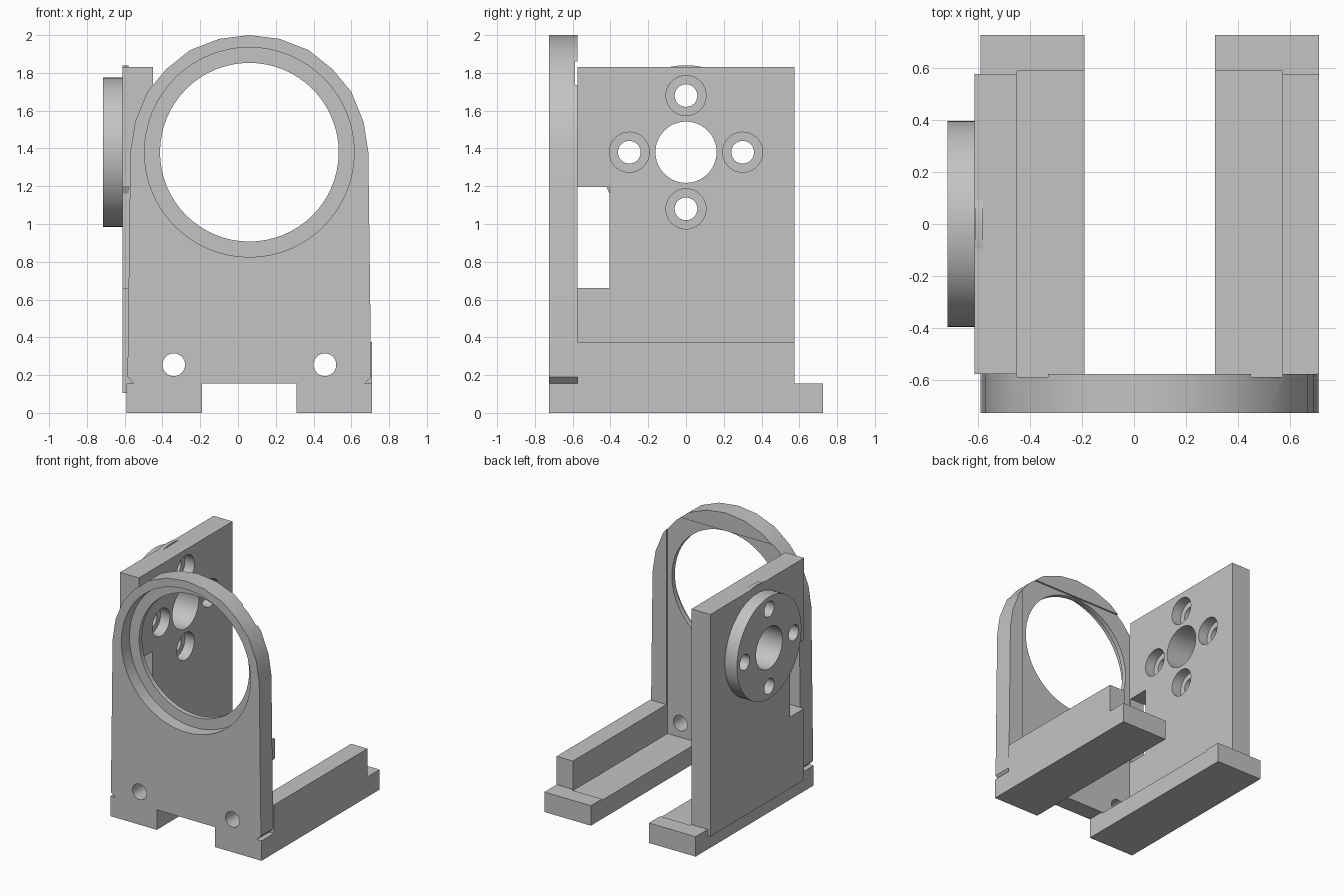
import bpy, bmesh, math
from mathutils import Matrix, Vector

if "Cube" in bpy.data.objects:
    bpy.data.objects.remove(bpy.data.objects["Cube"], do_unlink=True)

grey = bpy.data.materials.new("plain_grey")
grey.use_nodes = True
COLOUR = (0.55, 0.55, 0.55, 1)
grey.diffuse_color = COLOUR
grey.node_tree.nodes["Principled BSDF"].inputs["Base Color"].default_value = COLOUR

AXIS_Z = 1.38       # height of both bore axes
RING_X = 0.06       # centre of the front ring


def make_object(name, bm):
    bmesh.ops.recalc_face_normals(bm, faces=bm.faces)
    mesh = bpy.data.meshes.new(name)
    bm.to_mesh(mesh)
    bm.free()
    obj = bpy.data.objects.new(name, mesh)
    bpy.context.collection.objects.link(obj)
    mesh.materials.append(grey)
    return obj


def box(name, x, y, z):
    bm = bmesh.new()
    bmesh.ops.create_cube(bm, size=1)
    for v in bm.verts:
        v.co = Vector([(r[0] + r[1]) / 2 + c * (r[1] - r[0])
                       for c, r in zip(v.co, (x, y, z))])
    return make_object(name, bm)


def cylinder(name, axis, start, end, a, z, radius):
    """Cylinder along X or Y; a is the other horizontal coordinate."""
    bm = bmesh.new()
    bmesh.ops.create_cone(bm, cap_ends=True, segments=64, radius1=radius,
                          radius2=radius, depth=end - start)
    mid = (start + end) / 2
    if axis == "X":
        place = Matrix.Translation((mid, a, z)) @ Matrix.Rotation(math.pi / 2, 4, "Y")
    else:
        place = Matrix.Translation((a, mid, z)) @ Matrix.Rotation(math.pi / 2, 4, "X")
    bm.transform(place)
    return make_object(name, bm)


def cut(obj, cutters):
    for c in cutters:
        c.hide_render = True
        mod = obj.modifiers.new("cut", "BOOLEAN")
        mod.operation, mod.solver, mod.object = "DIFFERENCE", "EXACT", c
    bpy.context.view_layer.update()
    graph = bpy.context.evaluated_depsgraph_get()
    mesh = bpy.data.meshes.new_from_object(obj.evaluated_get(graph))
    obj.modifiers.clear()
    obj.data = mesh


# Front plate: half outline mirrored about the ring axis, then extruded
half = [(0.65, 0.155), (0.61, 0.155), (0.645, 0.19), (0.63, 1.38), (0.605, 1.54),
        (0.54, 1.70), (0.44, 1.82), (0.315, 1.92), (0.16, 1.98), (0, 2.0)]
outline = half + [(-x, z) for x, z in reversed(half[:-1])]
bm = bmesh.new()
face = bm.faces.new([bm.verts.new((RING_X + x, -0.725, z)) for x, z in outline])
side = bmesh.ops.extrude_face_region(bm, geom=[face])["geom"]
bmesh.ops.translate(bm, vec=(0, 0.15, 0),
                    verts=[v for v in side if isinstance(v, bmesh.types.BMVert)])
front_plate = make_object("front_plate", bm)

# Feet, rail and upright wall
right_foot = box("right_foot", (-0.59, -0.19), (-0.725, 0.725), (0, 0.155))
left_foot = box("left_foot", (0.31, 0.71), (-0.725, 0.725), (0, 0.155))
left_rail = box("left_rail", (0.57, 0.71), (-0.575, 0.575), (0.15, 0.375))
side_wall = box("side_wall", (-0.612, -0.45), (-0.575, 0.575), (0.105, 1.83))

# Shallow boss and mounting flange on the outside of the wall
boss = cylinder("wall_boss", "X", -0.611, -0.58, 0, AXIS_Z, 0.46)
flange = cylinder("mounting_flange", "X", -0.715, -0.605, 0, AXIS_Z, 0.395)

# Cutters
recess = box("recess_cutter", (-0.45, 0.57), (-0.588, 0.588), (0.145, 1.86))
notch = box("notch_cutter", (-0.8, -0.3), (-0.7, -0.405), (0.66, 1.195))
plate_cutters = [
    cylinder("ring_bore_cutter", "Y", -0.9, -0.4, RING_X, AXIS_Z, 0.473),
    cylinder("ring_seat_cutter", "Y", -0.9, -0.625, RING_X, AXIS_Z, 0.555)]
for x in (-0.34, 0.46):
    plate_cutters.append(cylinder("bolt_cutter", "Y", -0.9, -0.4, x, 0.255, 0.06))
through = [cylinder("shaft_cutter", "X", -0.9, -0.3, 0, AXIS_Z, 0.162)]
sinks = []
for i in range(4):
    y = 0.3 * math.cos(i * math.pi / 2)
    z = AXIS_Z + 0.3 * math.sin(i * math.pi / 2)
    through.append(cylinder("screw_cutter", "X", -0.9, -0.3, y, z, 0.06))
    sinks.append(cylinder("screw_head_cutter", "X", -0.53, -0.3, y, z, 0.106))

cut(front_plate, plate_cutters + [recess])
cut(right_foot, [recess])
cut(left_foot, [recess])
cut(side_wall, through + sinks + [notch])
cut(boss, through)
cut(flange, through)
for c in plate_cutters + through + sinks + [recess, notch]:
    bpy.data.objects.remove(c, do_unlink=True)

# Smooth the round surfaces, keep edges sharp
bpy.ops.object.select_all(action="DESELECT")
for obj in (front_plate, side_wall, boss, flange):
    obj.select_set(True)
    bpy.context.view_layer.objects.active = obj
bpy.ops.object.shade_smooth_by_angle(angle=math.radians(30))
